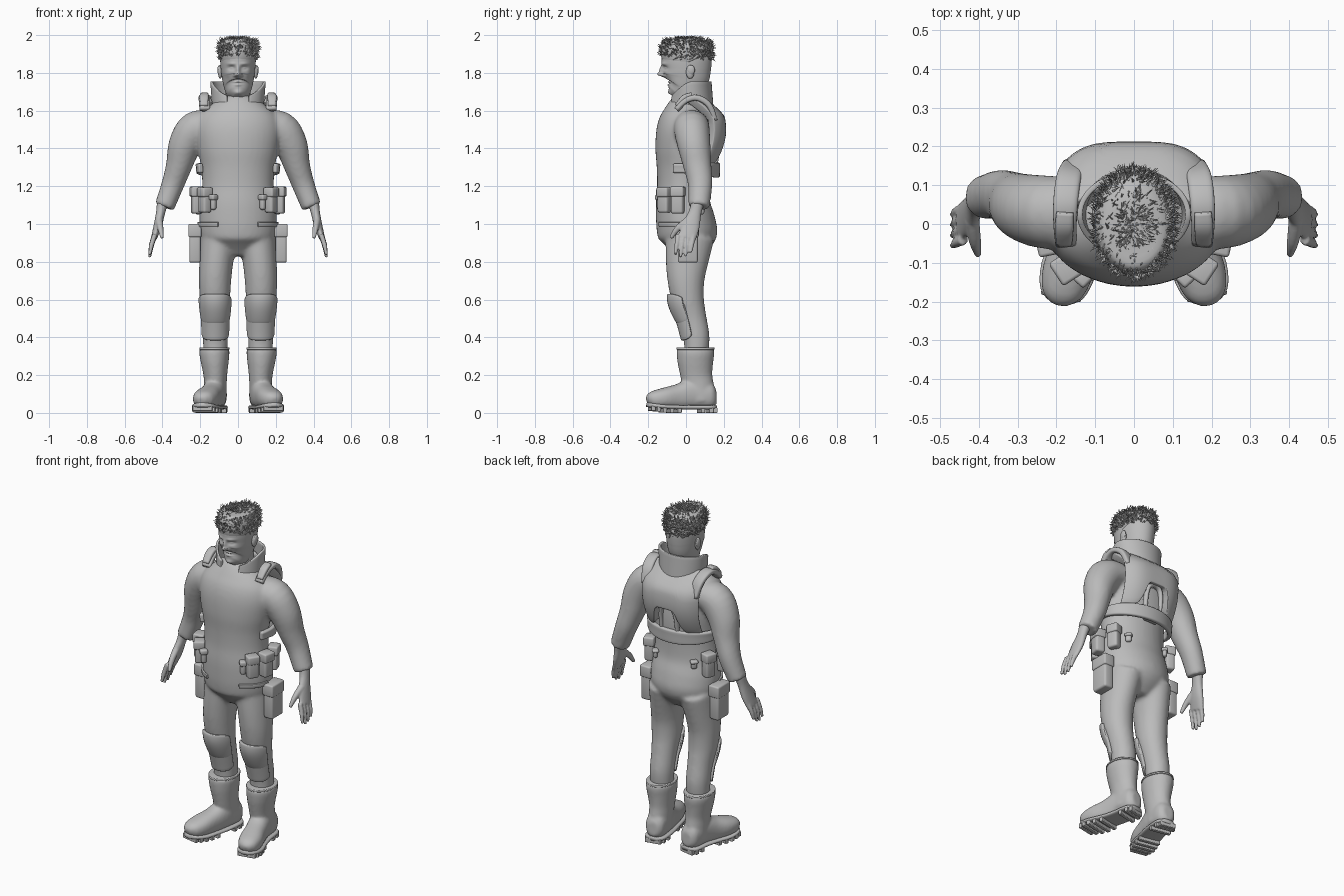
import bpy, bmesh, math, random
from math import sin, cos, pi, exp
from mathutils import Vector, Matrix

random.seed(4)
if "Cube" in bpy.data.objects:
    bpy.data.objects.remove(bpy.data.objects["Cube"])

grey = bpy.data.materials.new("matte grey")
grey.use_nodes = True
grey.diffuse_color = (0.5, 0.5, 0.5, 1)
grey.node_tree.nodes["Principled BSDF"].inputs["Base Color"].default_value = (0.5, 0.5, 0.5, 1)


def spline(rows, t):
    """Smooth interpolation of equal-length rows, t from 0 to 1."""
    f = t * (len(rows) - 1)
    i = min(int(f), len(rows) - 2)
    f -= i
    p = [rows[max(0, min(len(rows) - 1, i + k))] for k in (-1, 0, 1, 2)]
    return [b + f / 2 * (c - a + f * (2 * a - 5 * b + 4 * c - d + f * (3 * (b - c) + d - a)))
            for a, b, c, d in zip(*p)]


def tube(bm, rows, n=24, steps=4, ref=(0, 1, 0), power=1.0):
    """Closed tube through rows of (x, y, z, half width, half depth)."""
    count = steps * (len(rows) - 1) + 1
    pts = [spline(rows, i / (count - 1)) for i in range(count)]
    rings = []
    for i, p in enumerate(pts):
        t = Vector(pts[min(i + 1, count - 1)][:3]) - Vector(pts[max(i - 1, 0)][:3])
        side = t.cross(Vector(ref)).normalized()
        up = side.cross(t).normalized()
        ring = []
        for k in range(n):
            c, s = cos(2 * pi * k / n), sin(2 * pi * k / n)
            c, s = [math.copysign(abs(q) ** power, q) for q in (c, s)]
            ring.append(bm.verts.new(Vector(p[:3]) + side * c * p[3] + up * s * p[4]))
        rings.append(ring)
    for a, b in zip(rings, rings[1:]):
        for k in range(n):
            bm.faces.new((a[k], a[k - 1], b[k - 1], b[k]))
    bm.faces.new(rings[0])
    bm.faces.new(rings[-1][::-1])


def sheet(bm, fn, nu=24, nv=8):
    """Open grid over u, v in 0..1."""
    g = [[bm.verts.new(fn(i / nu, j / nv)) for j in range(nv + 1)] for i in range(nu + 1)]
    for i in range(nu):
        for j in range(nv):
            bm.faces.new((g[i][j], g[i + 1][j], g[i + 1][j + 1], g[i][j + 1]))


def block(bm, loc, size, turn=0.0):
    m = Matrix.Translation(loc) @ Matrix.Rotation(turn, 4, "Z") @ Matrix.Diagonal((*size, 1))
    bmesh.ops.create_cube(bm, size=1, matrix=m)


def ball(bm, loc, size):
    bmesh.ops.create_uvsphere(bm, u_segments=20, v_segments=12, radius=1,
                              matrix=Matrix.Translation(loc) @ Matrix.Diagonal((*size, 1)))


def finish(bm, name, mirror=False, remesh=0, thick=0, bevel=0, subdiv=0, smooth=True):
    bmesh.ops.recalc_face_normals(bm, faces=bm.faces)
    me = bpy.data.meshes.new(name)
    bm.to_mesh(me)
    bm.free()
    me.materials.append(grey)
    for p in me.polygons:
        p.use_smooth = smooth
    ob = bpy.data.objects.new(name, me)
    bpy.context.collection.objects.link(ob)
    if mirror:
        ob.modifiers.new("mirror", "MIRROR").use_mirror_merge = False
    if remesh:
        m = ob.modifiers.new("remesh", "REMESH")
        m.mode, m.voxel_size, m.use_smooth_shade = "VOXEL", remesh, True
        m = ob.modifiers.new("smooth", "SMOOTH")
        m.factor, m.iterations = 0.5, 6
    if thick:
        m = ob.modifiers.new("thickness", "SOLIDIFY")
        m.thickness, m.offset = thick, 0
    if bevel:
        m = ob.modifiers.new("bevel", "BEVEL")
        m.width, m.segments = bevel, 3
    if subdiv:
        ob.modifiers.new("subdivision", "SUBSURF").levels = subdiv
    return ob


# Suit: torso, legs and sleeves fused into one skin
torso = [(0, .01, .83, .1, .07), (0, .012, .92, .19, .15), (0, 0, 1, .205, .158),
         (0, -.015, 1.1, .2, .145), (0, -.015, 1.2, .19, .138), (0, -.015, 1.3, .195, .14),
         (0, -.015, 1.4, .215, .147), (0, -.012, 1.5, .225, .143), (0, .005, 1.57, .205, .128),
         (0, .02, 1.63, .14, .105), (0, .03, 1.66, .1, .08)]
leg = [(.1, .02, .93, .1, .13), (.115, .005, .8, .09, .113), (.122, 0, .7, .086, .098),
       (.122, .01, .6, .08, .086), (.12, .035, .5, .07, .074), (.12, .055, .4, .067, .07),
       (.12, .055, .3, .062, .062)]
arm = [(.12, .03, 1.53, .07, .09), (.22, .03, 1.505, .095, .095), (.28, .042, 1.42, .088, .088),
       (.312, .06, 1.31, .07, .075), (.345, .075, 1.21, .06, .065), (.39, .068, 1.09, .053, .056)]
bm = bmesh.new()
tube(bm, torso, 40)
for s in (1, -1):
    for limb in (leg, arm):
        tube(bm, [(s * r[0], *r[1:]) for r in limb])
finish(bm, "suit", remesh=.011)


def body(z, a, off):
    """Point on the torso surface at height z, pushed out by off."""
    for lo, hi in zip(torso, torso[1:]):
        if lo[2] <= z <= hi[2]:
            f = (z - lo[2]) / (hi[2] - lo[2])
            y, rx, ry = [lo[k] + f * (hi[k] - lo[k]) for k in (1, 3, 4)]
            return Vector(((rx + off) * cos(a), y + (ry + off) * sin(a), z))


# Hands: palm, four fingers and thumb
bm = bmesh.new()
tube(bm, [(.4, .06, 1.11, .03, .035), (.41, .048, 1.06, .024, .034), (.425, .025, .99, .022, .048),
          (.445, .005, .925, .016, .048)])
for k in range(4):
    y, drop = .04 - .027 * k, (.0, .02, .025, .012)[k]
    tube(bm, [(.44, y, .945, .014, .014), (.458, y - .008, .895 - drop / 2, .013, .012),
              (.468, y - .016, .848 - drop, .008, .008)], 12)
tube(bm, [(.418, .01, 1.02, .02, .02), (.41, -.045, .975, .016, .017), (.402, -.08, .925, .009, .01)], 12)
finish(bm, "hands", mirror=True, remesh=.005)

# Boots with lugged soles
foot = [(.112, .16, .09, .03, .04), (.115, .13, .09, .056, .07), (.125, .04, .1, .06, .08),
        (.145, -.04, .085, .061, .068), (.17, -.12, .077, .066, .055), (.187, -.18, .07, .052, .042),
        (.193, -.206, .062, .02, .02)]
bm = bmesh.new()
tube(bm, foot, ref=(0, 0, 1), power=.85)
tube(bm, [(.122, .07, .06, .06, .08), (.12, .065, .14, .06, .082), (.12, .055, .2, .063, .085),
          (.123, .05, .27, .074, .095), (.125, .05, .315, .08, .1), (.125, .05, .34, .078, .098)])
finish(bm, "boots", mirror=True, remesh=.008)
bm = bmesh.new()
tube(bm, [(.125, .05, .334, .08, .1), (.125, .05, .346, .08, .1)], 40)
finish(bm, "boot_rims", mirror=True, bevel=.004)
bm = bmesh.new()
tube(bm, [(x, y, .03 + max(0, -y - .1) * .12, w * 1.08, .012) for x, y, z, w, d in foot],
     ref=(0, 0, 1), power=.6)
finish(bm, "soles", mirror=True)
bm = bmesh.new()
for k in range(10):
    if k not in (3, 4):
        x, y, z, w, d = spline(foot, .1 + .082 * k)
        block(bm, (x, y, .014 + max(0, -y - .1) * .12), (w * 2.05, .022, .028), .2)
finish(bm, "sole_lugs", mirror=True, bevel=.004, smooth=False)

# Knee pads: a long guard with a raised upper cap
for name, z0, z1, off in (("knee_guards", .385, .6, .012), ("knee_caps", .475, .63, .026)):
    def pad(u, v):
        a = (u - .5) * 2
        z = (z0 + z1) / 2 + (v - .5) * (z1 - z0) * (1 - .25 * a ** 4)
        x, y, _, rx, ry = spline(leg, (.93 - z) / .63)
        lift = off * (1 - .6 * abs(v - .5) ** 2 * 4)
        return Vector((x + (rx + lift * .3) * sin(a * 1.25), y - (ry + lift) * cos(a * 1.25), z))
    bm = bmesh.new()
    sheet(bm, pad, 14, 10)
    finish(bm, name, mirror=True, thick=.018, bevel=.005)

# Back harness: yoke, shoulder straps, centre frame and waist band
def yoke(u, v):
    a = (u - .5) * 2
    k = 1 / (1 + exp(-(abs(a) - .47) * 22))
    low, top = 1.46 - .13 * k, 1.65 - .015 * cos(a * pi)
    z = low + (top - low) * v
    y = .19 - 1.7 * abs(z - 1.5) ** 2 - (1.2 * max(0, z - 1.56)) ** 1.2 - .055 * a ** 4
    return Vector((a * (.165 + .015 * v), y, z))


bm = bmesh.new()
sheet(bm, yoke, 36, 12)
finish(bm, "harness_yoke", thick=.045, bevel=.012)
bm = bmesh.new()
tube(bm, [(.155, .15, 1.55, .03, .015), (.168, .12, 1.63, .032, .016), (.176, .06, 1.668, .032, .016),
          (.178, 0, 1.655, .03, .016), (.176, -.05, 1.605, .027, .014)], ref=(0, .5, 1), power=.6)
tube(bm, [(.178, .03, 1.685, .022, .012), (.18, -.01, 1.67, .024, .014), (.18, -.05, 1.625, .02, .012)],
     ref=(0, .5, 1), power=.6)
finish(bm, "shoulder_straps", mirror=True)
bm = bmesh.new()
arch = [(.095, .145, 1.265), (.055, .15, 1.3), (.05, .165, 1.4), (.035, .172, 1.45), (0, .175, 1.465)]
arch += [(-x, y, z) for x, y, z in arch[-2::-1]]
tube(bm, [(*p, .012, .016) for p in arch], 14, 5)
block(bm, (0, .145, 1.355), (.085, .035, .2))
finish(bm, "harness_frame", bevel=.006)
bm = bmesh.new()


def band(u, v):
    a = -.35 + u * (pi + .7)
    rear = max(0, sin(a))
    return body(1.245 + .025 * (1 - rear) + v * (.05 + .03 * rear), a, .012 + .03 * rear)


sheet(bm, band, 48, 4)
finish(bm, "waist_band", thick=.026, bevel=.009)

# Collar: open at the throat, taller at the back
def collar(u, v):
    a = -pi / 2 + .42 + u * (2 * pi - .84)
    front = max(0, -sin(a))
    top = 1.755 - .085 * front ** 1.5
    return Vector(((.128 + .012 * v) * cos(a), .025 + (.115 - .012 * v) * sin(a), 1.6 + (top - 1.6) * v))


bm = bmesh.new()
sheet(bm, collar, 48, 8)
finish(bm, "collar", thick=.014, bevel=.004)
bm = bmesh.new()
sheet(bm, lambda u, v: Vector(((.1 - .015 * v) * cos(u * 2 * pi), .03 + (.1 - .015 * v) * sin(u * 2 * pi),
                               1.61 + v * (.06 + .02 * sin(u * 2 * pi)))), 40, 4)
finish(bm, "neck_seal", thick=.012)

# Belt pouches with flaps, thigh pouches and hip straps
bm, flaps = bmesh.new(), bmesh.new()
for deg, z, w, d, h in ((-52, 1.115, .03, .03, .08), (-37, 1.125, .062, .05, .13),
                        (-10, 1.125, .066, .055, .14), (28, 1.12, .062, .05, .14), (52, 1.12, .035, .025, .05)):
    a = math.radians(deg)
    p = body(z, a, d * .45)
    turn = math.atan2(p.x, -p.y)
    block(bm, p, (w, d, h), turn)
    block(flaps, p + Vector((0, 0, h * .33)), (w + .008, d + .012, h * .38), turn)
block(bm, (.228, .01, .89), (.06, .105, .19))
block(flaps, (.228, .01, .965), (.07, .115, .07))
finish(bm, "pouches", mirror=True, bevel=.012)
finish(flaps, "pouch_flaps", mirror=True, bevel=.009)
bm = bmesh.new()
sheet(bm, lambda u, v: body(.985 + .025 * v, -1.05 + u * .95, .006), 16, 2)
finish(bm, "hip_straps", mirror=True, thick=.012, bevel=.003)

# Head: dense loft, face shaped by soft bumps (x, z, width, height, push)
skull = [(0, -.06, 1.672, .025, .03), (0, -.045, 1.69, .053, .062), (0, -.018, 1.72, .072, .095),
         (0, 0, 1.77, .084, .119), (0, .004, 1.82, .091, .128), (0, .004, 1.88, .094, .132),
         (0, .006, 1.93, .086, .118), (0, .006, 1.965, .05, .075)]
face = [(0, 1.79, .014, .012, .032), (0, 1.815, .01, .022, .018), (.034, 1.826, .017, .011, -.014),
        (.034, 1.825, .01, .006, .008), (.035, 1.848, .022, .008, .006), (.055, 1.79, .018, .016, .005),
        (0, 1.752, .02, .005, .009), (0, 1.737, .018, .005, .009), (0, 1.745, .022, .002, -.006),
        (0, 1.695, .025, .014, .01), (.018, 1.786, .007, .007, .008)]
bm = bmesh.new()
tube(bm, skull, 96, 14)
for v in bm.verts:
    if v.co.y < -.02:
        v.co.y -= sum(q * exp(-((abs(v.co.x) - x) / w) ** 2 - ((v.co.z - z) / h) ** 2)
                      for x, z, w, h, q in face)
tube(bm, [(0, .035, 1.6, .08, .08), (0, .035, 1.68, .066, .07), (0, .03, 1.78, .066, .075)])
for s in (1, -1):
    ball(bm, (s * .094, .022, 1.805), (.012, .022, .036))
    ball(bm, (s * .1, .027, 1.815), (.009, .02, .026))
finish(bm, "head")

# Hair: cropped cap covered in tufts swept to one side
cap = [(0, .02, 1.86, .094, .122), (0, .005, 1.9, .1, .136), (0, .003, 1.945, .1, .132),
       (0, .005, 1.975, .08, .105), (0, .005, 1.985, .03, .04)]
bm = bmesh.new()
tube(bm, cap, 40)
finish(bm, "hair_cap")
bm = bmesh.new()
for k in range(1500):
    t, a = random.uniform(.12, 1), random.uniform(0, 2 * pi)
    _, y, z, rx, ry = spline(cap, t)
    fill = random.random() ** .5 if t > .75 else 1
    root = Vector((rx * fill * cos(a), y + ry * fill * sin(a), z - .004))
    if root.y < -.06 and z < 1.89:
        continue
    flow = Vector((cos(a) * .5 + .5 * t, sin(a) * .5, .25 + .3 * t))
    flow += Vector([random.uniform(-.6, .6) for _ in range(3)])
    flow.normalize()
    tip = root + flow * random.uniform(.012, .02 + .022 * t)
    tip.z = min(tip.z, 2.0 - random.random() * .008)
    side = flow.orthogonal().normalized() * random.uniform(.003, .006)
    up = side.cross(flow) * .6
    base = [bm.verts.new(root + d) for d in (side, up, -side, -up)]
    end = bm.verts.new(tip)
    for i in range(4):
        bm.faces.new((base[i - 1], base[i], end))
finish(bm, "hair_tufts", smooth=False)
